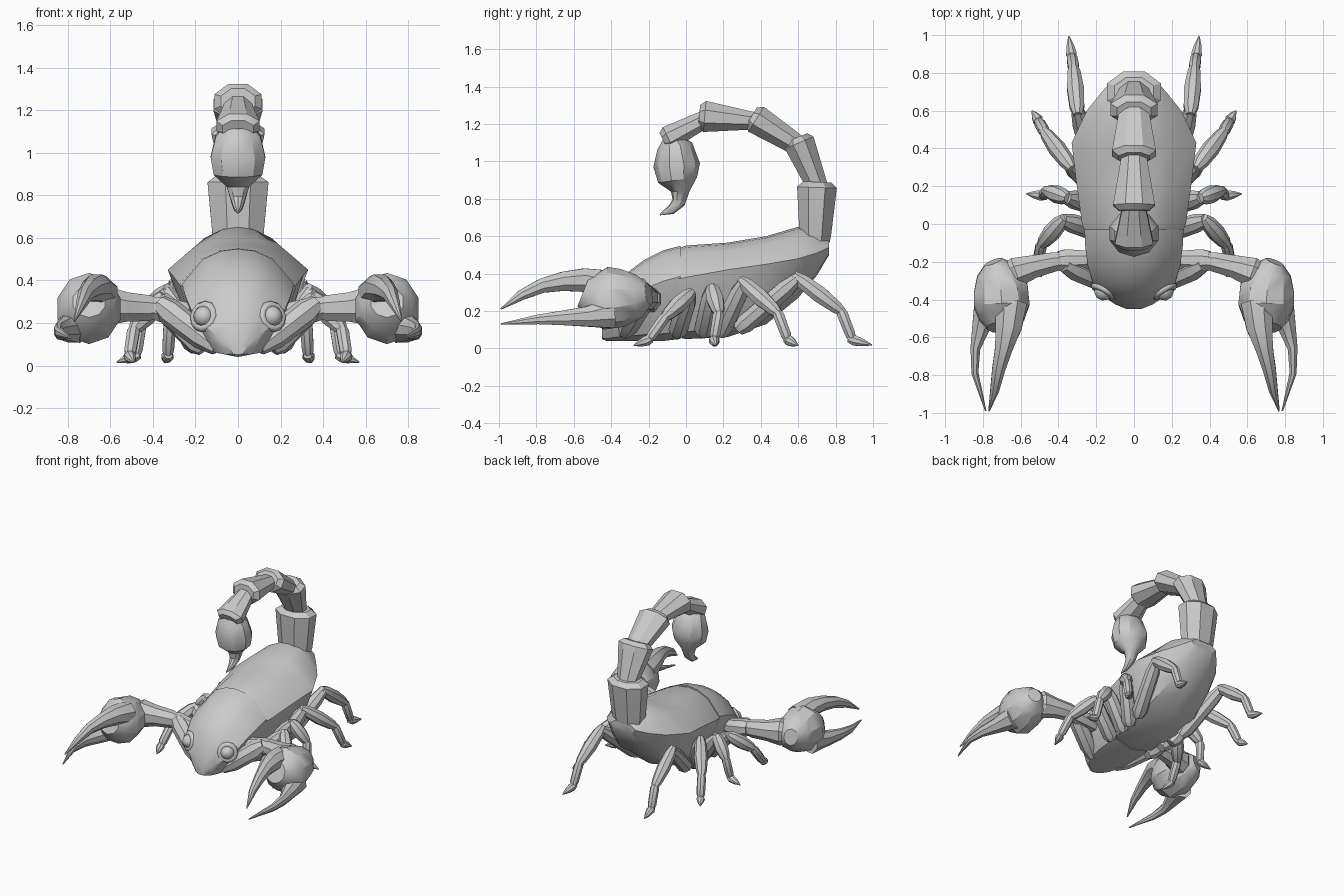
import bpy, bmesh, math
from mathutils import Vector

if "Cube" in bpy.data.objects:
    bpy.data.objects.remove(bpy.data.objects["Cube"])


def finish(name, bm, mirror=False, angle=32):
    bmesh.ops.recalc_face_normals(bm, faces=bm.faces)
    me = bpy.data.meshes.new(name)
    bm.to_mesh(me)
    bm.free()
    me.shade_smooth()
    me.set_sharp_from_angle(angle=math.radians(angle))
    ob = bpy.data.objects.new(name, me)
    bpy.context.collection.objects.link(ob)
    if mirror:
        ob.modifiers.new("mirror", 'MIRROR')
    return ob


def skin(bm, rings):
    """Bridge a list of closed point rings and cap both ends."""
    vr = [[bm.verts.new(p) for p in r] for r in rings]
    n = len(vr[0])
    for a, b in zip(vr, vr[1:]):
        for i in range(n):
            bm.faces.new((a[i], a[(i + 1) % n], b[(i + 1) % n], b[i]))
    bm.faces.new(vr[0])
    bm.faces.new(vr[-1])


def tube(bm, secs, n=8):
    """Sections are (centre, radius across, radius in depth)."""
    pts = [Vector(s[0]) for s in secs]
    span = (pts[-1] - pts[0]).normalized()
    ref = Vector((1, 0, 0)) if abs(span.x) < 0.75 else Vector((0, 1, 0))
    rings = []
    for i, (c, ra, rb) in enumerate(secs):
        t = (pts[min(i + 1, len(pts) - 1)] - pts[max(i - 1, 0)]).normalized()
        side = (ref - t * ref.dot(t)).normalized()
        up = t.cross(side)
        rings.append([pts[i] + side * ra * math.cos(a) + up * rb * math.sin(a)
                      for a in (2 * math.pi * (k + 0.5) / n for k in range(n))])
    skin(bm, rings)


def limb(bm, a, b, profile, n=8):
    """Straight segment, profile gives (fraction, radius)."""
    a, b = Vector(a), Vector(b)
    tube(bm, [(a.lerp(b, f), r, r) for f, r in profile], n)


def shell(name, secs):
    """Body sections are (y, half width, top, side edge, bottom)."""
    rings = []
    for y, w, top, edge, bot in secs:
        h = [(0, top), (.3 * w, top - .06 * (top - edge)), (.63 * w, top - .3 * (top - edge)),
             (w, edge), (.82 * w, .5 * (edge + bot)), (.58 * w, bot + .12 * (edge - bot)), (0, bot)]
        full = h + [(-x, z) for x, z in h[-2:0:-1]]
        rings.append([(x, y, z) for x, z in full])
    bm = bmesh.new()
    skin(bm, rings)
    return finish(name, bm)


# Body
shell("abdomen", [(-.05, .255, .53, .37, .06), (0, .275, .55, .38, .05), (.22, .305, .565, .42, .06),
                  (.43, .33, .60, .45, .13), (.6, .25, .65, .48, .27), (.7, .17, .63, .51, .39),
                  (.765, .11, .58, .54, .5)])
shell("carapace", [(-.03, .262, .548, .385, .05), (-.12, .258, .525, .36, .04), (-.22, .245, .475, .32, .04),
                   (-.32, .215, .40, .25, .04), (-.385, .16, .315, .19, .04),
                   (-.425, .1, .22, .14, .04), (-.45, .04, .12, .09, .05)])

# Eyes with raised lids
look = Vector((.5, -.85, .2)).to_track_quat('Z', 'Y')
bm = bmesh.new()
bmesh.ops.create_uvsphere(bm, u_segments=12, v_segments=8, radius=.05)
eye = finish("eyes", bm)
bpy.ops.mesh.primitive_torus_add(major_segments=12, minor_segments=6, major_radius=.055, minor_radius=.02)
lid = bpy.context.object
lid.name = "eyelids"
lid.data.shade_smooth()
for ob in (eye, lid):
    ob.data.transform(look.to_matrix().to_4x4())
    for v in ob.data.vertices:
        v.co += Vector((.16, -.355, .23))
    ob.location = ob.rotation_euler = (0, 0, 0)
    if not ob.modifiers:
        ob.modifiers.new("mirror", 'MIRROR')

# Tail segments: start (y, z), end (y, z), start and end radii (across, depth)
tail = [((.69, .57), (.70, .86), (.12, .085), (.155, .115)),
        ((.705, .86), (.605, 1.10), (.08, .06), (.135, .09)),
        ((.59, 1.09), (.375, 1.225), (.085, .06), (.125, .085)),
        ((.38, 1.215), (.10, 1.24), (.07, .05), (.12, .09)),
        ((.11, 1.23), (-.095, 1.125), (.065, .05), (.11, .07))]
for i, (a, b, (a1, a2), (b1, b2)) in enumerate(tail):
    a, b = Vector((0, *a)), Vector((0, *b))
    d = (b - a).normalized()
    bm = bmesh.new()
    tube(bm, [(a, a1, a2), (a + d * .04, a1 * 1.08, a2 * 1.08), (b, b1, b2),
              (b + d * .03, b1 * .72, b2 * .7)])
    finish(f"tail_segment_{i + 1}", bm)

# Venom bulb and stinger
bm = bmesh.new()
tube(bm, [((0, -.08, 1.13), .07, .05), ((0, -.06, 1.08), .11, .095), ((0, -.05, .98), .135, .125),
          ((0, -.045, .90), .12, .105), ((0, -.03, .84), .055, .05), ((0, -.04, .78), .036, .036),
          ((0, -.08, .74), .022, .025), ((0, -.14, .715), .004, .004)], 10)
finish("stinger", bm)

# Pincer arms
bm = bmesh.new()
limb(bm, (.10, -.33, .08), (.37, -.21, .29), [(0, .035), (.25, .06), (.8, .065), (1, .045)])
limb(bm, (.20, -.19, .24), (.40, -.195, .27), [(0, .05), (.8, .065), (1, .055)])
tube(bm, [((.37, -.195, .27), .045, .05), ((.42, -.2, .27), .055, .065), ((.53, -.225, .275), .065, .075),
          ((.625, -.255, .28), .085, .1), ((.68, -.28, .275), .06, .07)])
finish("pincer_arms", bm, True)

# Claws: palm, upper inner finger, lower outer finger
bm = bmesh.new()
tube(bm, [((.745, -.2, .29), .05, .06), ((.725, -.25, .28), .115, .115), ((.705, -.34, .27), .15, .155),
          ((.70, -.43, .268), .155, .168), ((.70, -.50, .28), .125, .13), ((.70, -.55, .30), .08, .08)], 10)
finish("claw_palms", bm, True)
bm = bmesh.new()
tube(bm, [((.65, -.42, .335), .09, .09), ((.665, -.55, .365), .075, .068), ((.69, -.66, .358), .05, .055),
          ((.717, -.77, .335), .037, .042), ((.738, -.88, .285), .025, .03), ((.768, -.99, .21), .004, .004)])
finish("upper_claw_fingers", bm, True)
bm = bmesh.new()
tube(bm, [((.77, -.40, .19), .08, .09), ((.805, -.53, .17), .055, .058), ((.84, -.66, .163), .028, .042),
          ((.842, -.79, .155), .02, .028), ((.785, -.99, .13), .004, .004)])
finish("lower_claw_fingers", bm, True)

# Legs: hip, knee, shin, ankle, toe
legs = [[(.16, -.05, .075), (.38, .02, .29), (.49, -.11, .17), (.51, -.20, .045), (.49, -.28, .015)],
        [(.17, .09, .075), (.36, .14, .32), (.46, .175, .19), (.48, .15, .045), (.57, .16, .015)],
        [(.19, .18, .075), (.34, .31, .35), (.475, .49, .19), (.505, .545, .045), (.54, .6, .015)],
        [(.2, .28, .10), (.30, .60, .375), (.32, .83, .2), (.33, .89, .045), (.345, .995, .018)]]
shapes = [[(0, .035), (.12, .055), (.8, .05), (1, .035)],
          [(-.1, .025), (.1, .042), (.5, .048), (.9, .036), (1.02, .025)],
          [(-.1, .02), (.1, .032), (.8, .03), (1.05, .018)],
          [(-.2, .02), (.1, .03), (.5, .022), (1, .003)]]
for i, path in enumerate(legs):
    bm = bmesh.new()
    for a, b, shape in zip(path, path[1:], shapes):
        limb(bm, a, b, shape)
    finish(f"leg_pair_{i + 1}", bm, True)
